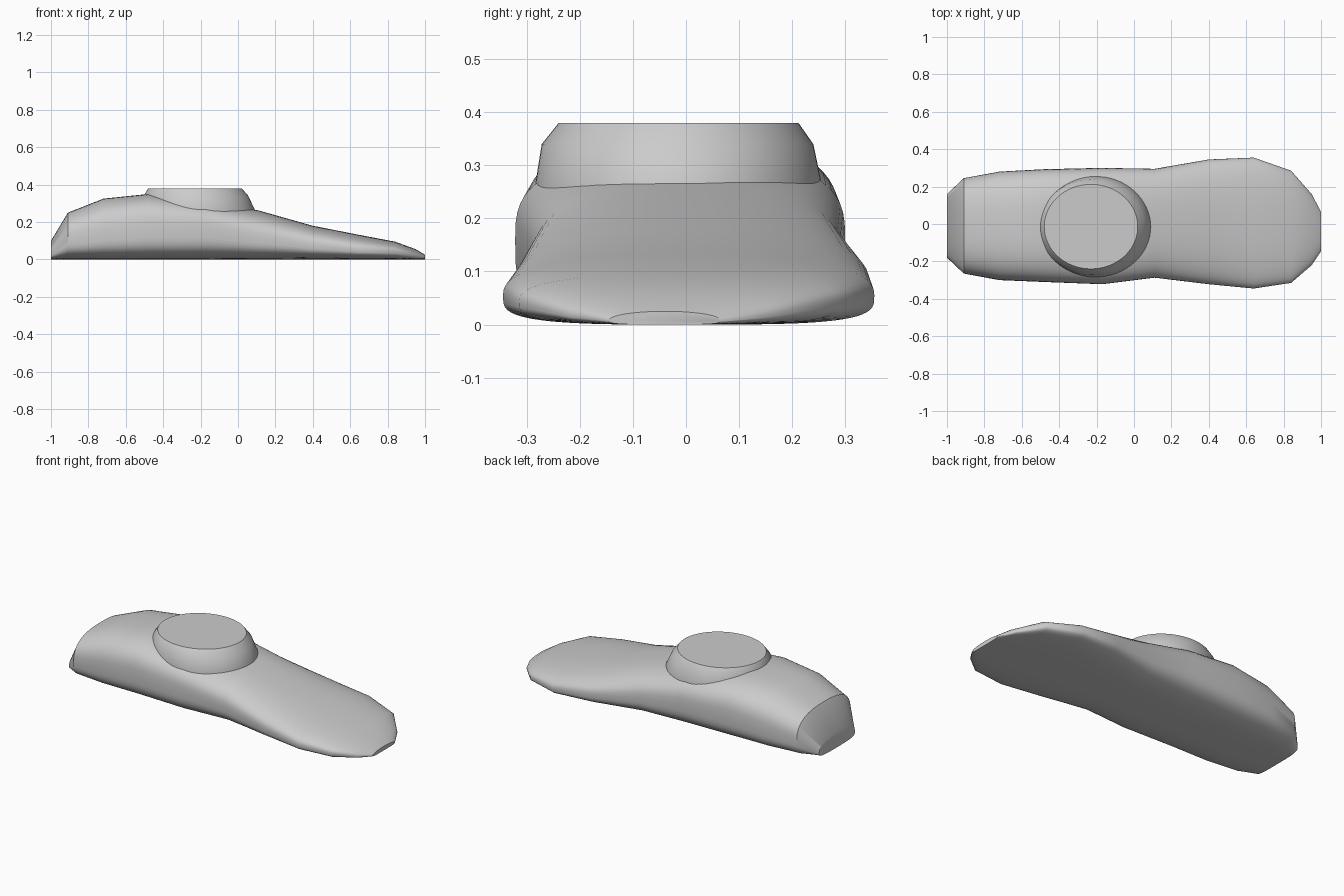
import bpy, bmesh, math

cube = bpy.data.objects.get("Cube")
if cube:
    bpy.data.objects.remove(cube)

grey = bpy.data.materials.new("plain grey")
grey.use_nodes = True
colour = (0.6, 0.6, 0.6, 1)
grey.diffuse_color = colour
grey.node_tree.nodes["Principled BSDF"].inputs["Base Color"].default_value = colour

SEGMENTS = 64


def loft(name, rings):
    """Skin a list of closed rings and cap both ends."""
    bm = bmesh.new()
    loops = [[bm.verts.new(p) for p in ring] for ring in rings]
    for a, b in zip(loops, loops[1:]):
        for i in range(SEGMENTS):
            j = (i + 1) % SEGMENTS
            bm.faces.new((a[i], a[j], b[j], b[i]))
    bm.faces.new(loops[0])
    bm.faces.new(loops[-1])
    bmesh.ops.recalc_face_normals(bm, faces=bm.faces)
    mesh = bpy.data.meshes.new(name)
    bm.to_mesh(mesh)
    bm.free()
    mesh.materials.append(grey)
    obj = bpy.data.objects.new(name, mesh)
    bpy.context.collection.objects.link(obj)
    bpy.ops.object.select_all(action="DESELECT")
    obj.select_set(True)
    bpy.context.view_layer.objects.active = obj
    bpy.ops.object.shade_smooth_by_angle(angle=math.radians(32))
    return obj


def power(value, exponent):
    return math.copysign(abs(value) ** exponent, value)


def foot_section(x, y_min, y_max, top, widest, roundness):
    """Domed upper half over a flatter, rounded sole."""
    middle, half = (y_min + y_max) / 2, (y_max - y_min) / 2
    ring = []
    for i in range(SEGMENTS):
        angle = math.tau * i / SEGMENTS
        c, s = math.cos(angle), math.sin(angle)
        e = 2 / (roundness if s >= 0 else 3.6)
        height = top - widest if s >= 0 else widest
        ring.append((x, middle + half * power(c, e), widest + height * power(s, e)))
    return ring


# Foot body from heel to toe: x, right edge, left edge, top, widest height, roundness
stations = [
    (-1.0, -0.18, 0.16, 0.10, 0.03, 2.2),
    (-0.91, -0.265, 0.245, 0.25, 0.11, 2.6),
    (-0.72, -0.30, 0.28, 0.325, 0.14, 2.8),
    (-0.48, -0.31, 0.293, 0.35, 0.16, 3),
    (-0.17, -0.322, 0.30, 0.312, 0.16, 3),
    (0.11, -0.287, 0.295, 0.262, 0.12, 2.6),
    (0.4, -0.322, 0.345, 0.18, 0.08, 2.4),
    (0.64, -0.345, 0.355, 0.133, 0.055, 2.4),
    (0.84, -0.315, 0.285, 0.095, 0.045, 2.4),
    (0.95, -0.22, 0.16, 0.055, 0.02, 2.2),
    (1.0, -0.145, 0.065, 0.025, 0.008, 2),
]
loft("foot_body", [foot_section(*s) for s in stations])


def oval(x_min, x_max, y_min, y_max, z):
    cx, cy = (x_min + x_max) / 2, (y_min + y_max) / 2
    steps = [math.tau * i / SEGMENTS for i in range(SEGMENTS)]
    return [(cx + (x_max - cx) * math.cos(a), cy + (y_max - cy) * math.sin(a), z)
            for a in steps]


# Ankle collar, sunk into the foot
loft("ankle_collar", [
    oval(-0.51, 0.09, -0.286, 0.258, 0.22),
    oval(-0.51, 0.09, -0.284, 0.256, 0.265),
    oval(-0.505, 0.055, -0.272, 0.24, 0.34),
    oval(-0.48, 0.02, -0.24, 0.212, 0.38),
])
